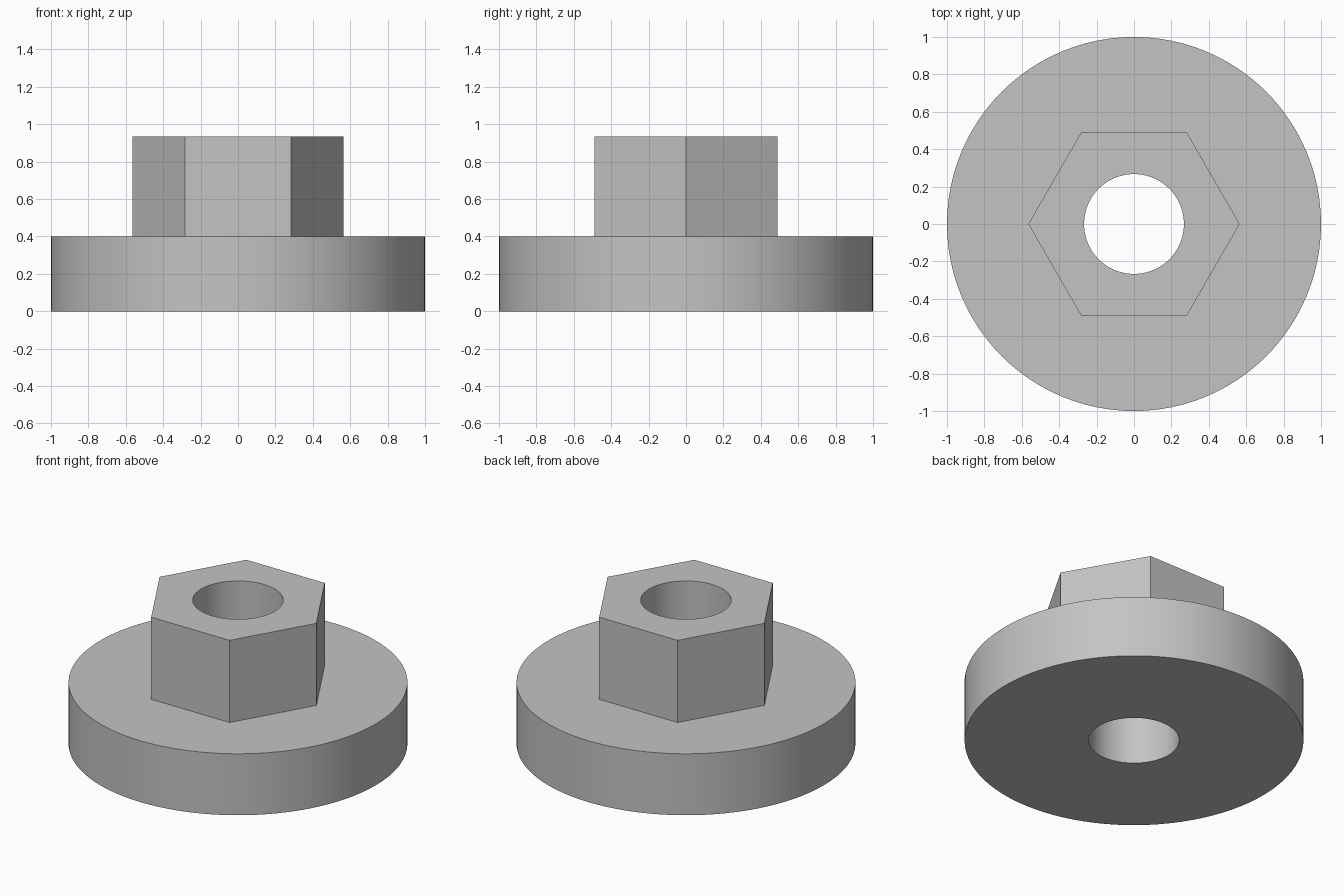
import bpy
import bmesh
from math import cos, pi, tau

cube = bpy.data.objects.get("Cube")
if cube:
    bpy.data.objects.remove(cube, do_unlink=True)

SEGMENTS = 96          # multiple of six, so the hexagon corners land on vertices
FLANGE_RADIUS, FLANGE_TOP = 1.0, 0.4
HEX_RADIUS, HEX_TOP = 0.565, 0.935
BORE_RADIUS = 0.267


def circle(radius):
    return lambda angle: radius


def hexagon(radius):
    return lambda angle: radius * cos(pi / 6) / cos(angle % (pi / 3) - pi / 6)


def add_ring(bm, outline, z):
    verts = []
    for i in range(SEGMENTS):
        a = tau * i / SEGMENTS
        r = outline(a)
        verts.append(bm.verts.new((r * cos(a), r * cos(a - pi / 2), z)))
    return verts


# Closed section: flange, hexagonal boss and through bore in one solid
bm = bmesh.new()
section = [
    (circle(BORE_RADIUS), 0),
    (circle(FLANGE_RADIUS), 0),
    (circle(FLANGE_RADIUS), FLANGE_TOP),
    (hexagon(HEX_RADIUS), FLANGE_TOP),
    (hexagon(HEX_RADIUS), HEX_TOP),
    (circle(BORE_RADIUS), HEX_TOP),
]
rings = [add_ring(bm, outline, z) for outline, z in section]
for lower, upper in zip(rings, rings[1:] + rings[:1]):
    for i in range(SEGMENTS):
        j = (i + 1) % SEGMENTS
        bm.faces.new((lower[i], lower[j], upper[j], upper[i]))
bmesh.ops.recalc_face_normals(bm, faces=bm.faces)

mesh = bpy.data.meshes.new("flanged_hex_nut")
bm.to_mesh(mesh)
bm.free()
nut = bpy.data.objects.new("flanged_hex_nut", mesh)
bpy.context.collection.objects.link(nut)

# Plain grey metal
grey = bpy.data.materials.new("light_grey")
grey.use_nodes = True
colour = (0.55, 0.55, 0.55, 1)
grey.diffuse_color = colour
grey.node_tree.nodes["Principled BSDF"].inputs["Base Color"].default_value = colour
mesh.materials.append(grey)

# Smooth round walls, crisp edges
bpy.ops.object.select_all(action="DESELECT")
nut.select_set(True)
bpy.context.view_layer.objects.active = nut
bpy.ops.object.shade_smooth_by_angle(angle=pi / 6)
